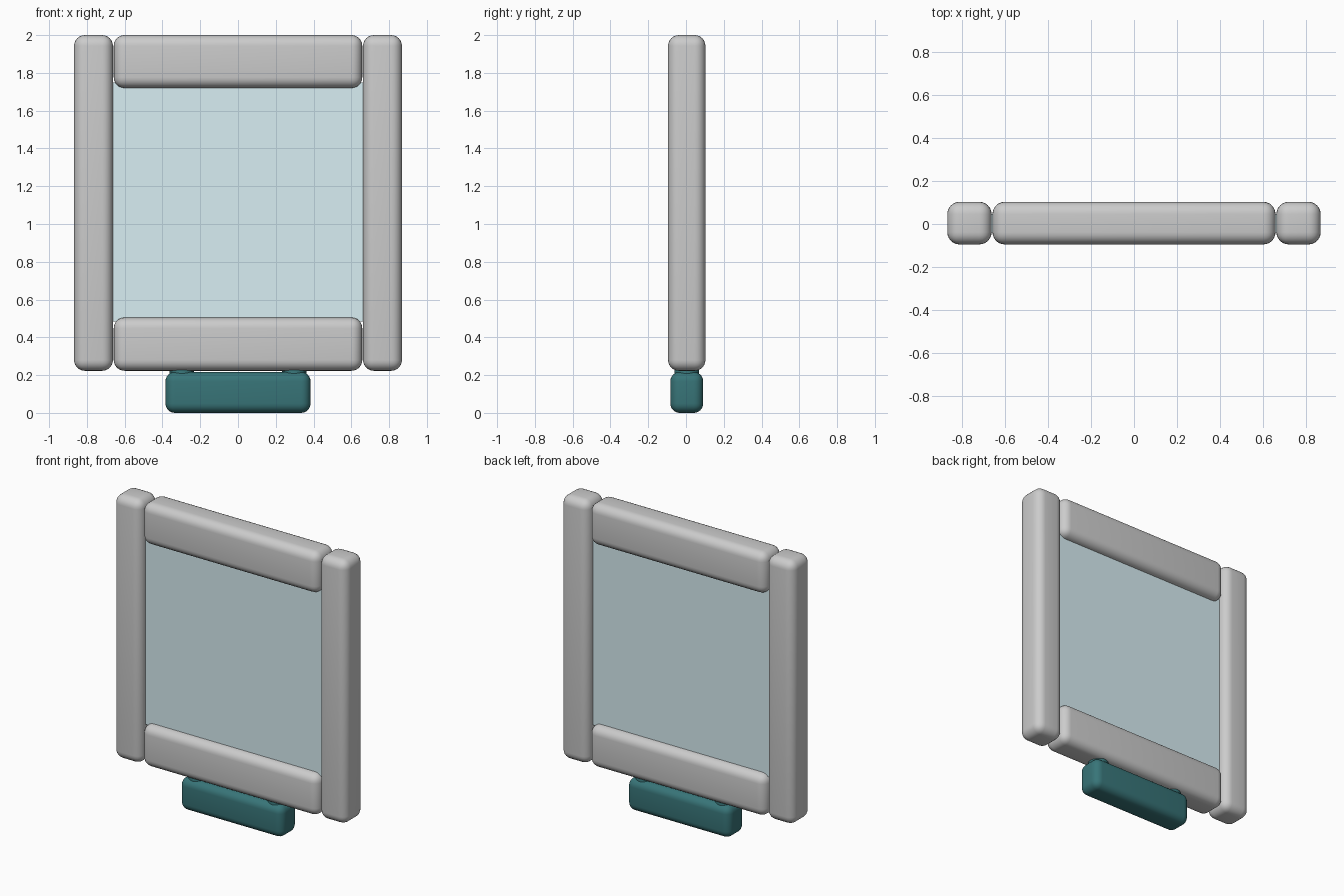
import bpy
import math

if "Cube" in bpy.data.objects:
    bpy.data.objects.remove(bpy.data.objects["Cube"])

YC = 0.004  # depth centre of the frame


def material(name, color):
    m = bpy.data.materials.new(name)
    m.diffuse_color = color
    m.use_nodes = True
    m.node_tree.nodes["Principled BSDF"].inputs["Base Color"].default_value = m.diffuse_color
    return m


def finish(ob, name, bevel, segments, mat):
    ob.name = name
    bpy.ops.object.transform_apply(location=False, rotation=False, scale=True)
    if bevel:
        mod = ob.modifiers.new("rounding", 'BEVEL')
        mod.width = bevel
        mod.segments = segments
        mod.limit_method = 'ANGLE'
        bpy.ops.object.modifier_apply(modifier=mod.name)
        bpy.ops.object.shade_smooth_by_angle(angle=math.radians(40))
    if mat:
        ob.data.materials.append(mat)
    return ob


def box(name, x, y, z, bevel=0.0, mat=None):
    """Rounded box from (min, max) ranges on each axis."""
    center = [(r[0] + r[1]) / 2 for r in (x, y, z)]
    bpy.ops.mesh.primitive_cube_add(size=1, location=center)
    ob = bpy.context.object
    ob.scale = [r[1] - r[0] for r in (x, y, z)]
    return finish(ob, name, bevel, 6, mat)


teal = material("teal", (0.039, 0.176, 0.188, 1))
pale = material("pale_blue", (0.69, 0.86, 0.90, 1))
depth = (YC - 0.099, YC + 0.099)

# Side posts
for side, s in (("left", -1), ("right", 1)):
    box(side + "_post", sorted((s * 0.662, s * 0.868)), depth, (0.223, 2.0), 0.057)

# Top and bottom rails
box("top_rail", (-0.658, 0.658), depth, (1.72, 2.0), 0.057)
box("bottom_rail", (-0.658, 0.658), depth, (0.223, 0.505), 0.057)

# Pane filling the opening
box("pane", (-0.662, 0.662), (YC - 0.043, YC + 0.043), (0.485, 1.75), 0, pale)

# Rounded foot block
box("foot", (-0.384, 0.384), (YC - 0.087, YC + 0.087), (0.0, 0.217), 0.05, teal)

# Round pegs joining foot to frame
for side, s in (("left", -1), ("right", 1)):
    bpy.ops.mesh.primitive_cylinder_add(vertices=32, radius=0.065, depth=0.09,
                                        location=(s * 0.297, YC, 0.195))
    finish(bpy.context.object, side + "_peg", 0.006, 2, teal)
